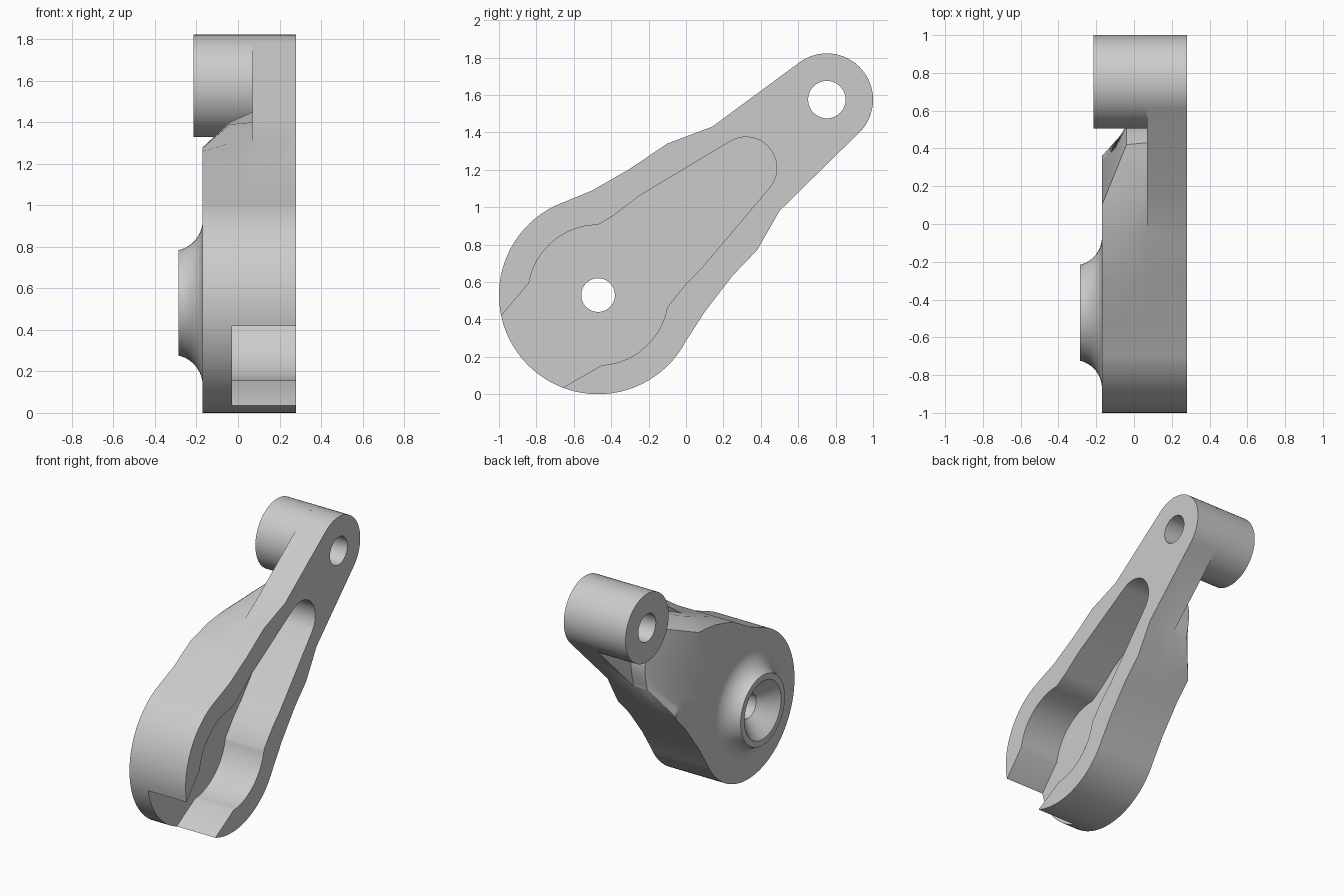
import bpy, bmesh
from math import sin, cos, pi, radians

old = bpy.data.objects.get("Cube")
if old:
    bpy.data.objects.remove(old)

grey = bpy.data.materials.new("plain grey")
grey.use_nodes = True
grey.diffuse_color = (0.6, 0.6, 0.6, 1)
grey.node_tree.nodes["Principled BSDF"].inputs["Base Color"].default_value = (0.6, 0.6, 0.6, 1)

HUB = (-0.47, 0.53)
TIP = (0.753, 1.575)
TIP_R = 0.247
BACK, STEP, FACE = -0.17, 0.07, 0.28


def arc(centre, r, a0, a1, n):
    """Points (y, z) along an arc, angles in degrees."""
    angles = [radians(a0 + (a1 - a0) * i / n) for i in range(n + 1)]
    return [(centre[0] + r * cos(a), centre[1] + r * sin(a)) for a in angles]


def make(name, bm):
    bmesh.ops.remove_doubles(bm, verts=bm.verts[:], dist=0.0005)
    bmesh.ops.recalc_face_normals(bm, faces=bm.faces[:])
    mesh = bpy.data.meshes.new(name)
    bm.to_mesh(mesh)
    bm.free()
    mesh.materials.append(grey)
    ob = bpy.data.objects.new(name, mesh)
    bpy.context.collection.objects.link(ob)
    return ob


def loft(name, levels):
    """Skin closed (y, z) outlines placed at successive x positions."""
    bm = bmesh.new()
    rings = [[bm.verts.new((x, y, z)) for y, z in pts] for x, pts in levels]
    for a, b in zip(rings, rings[1:]):
        for i in range(len(a)):
            j = (i + 1) % len(a)
            bm.faces.new((a[i], a[j], b[j], b[i]))
    bm.faces.new(rings[0])
    bm.faces.new(rings[-1])
    return make(name, bm)


def lathe(name, centre, profile, n=64):
    """Turn an open (radius, x) profile about an axis along x."""
    bm = bmesh.new()
    rings = [[bm.verts.new((x, y, z)) for y, z in arc(centre, r, 0, 360, n)[:-1]]
             for r, x in profile]
    for a, b in zip(rings, rings[1:]):
        for i in range(n):
            j = (i + 1) % n
            bm.faces.new((a[i], a[j], b[j], b[i]))
    return make(name, bm)


def cut(ob, cutter):
    mod = ob.modifiers.new("cut", 'BOOLEAN')
    mod.operation = 'DIFFERENCE'
    mod.solver = 'EXACT'
    mod.object = cutter
    bpy.context.view_layer.objects.active = ob
    bpy.ops.object.modifier_apply(modifier=mod.name)
    bpy.data.objects.remove(cutter)


def thick_end(low, high, bulge, n=24):
    """End edge of the thick body, from its lower to its upper corner."""
    ts = [i / n for i in range(n + 1)]
    return [(low[0] + (high[0] - low[0]) * t + bulge * sin(pi * t),
             low[1] + (high[1] - low[1]) * t) for t in ts]


# Body outlines: hub arc, lower flank, end, upper flank
hub_arc = arc(HUB, 0.53, 116, 332, 48)
lower = [(0.1, 0.44), (0.25, 0.635)]
upper = [(-0.3, 1.205), (-0.5, 1.09)]
tip_arc = arc(TIP, TIP_R, -45, 126, 24)


def outline(knee, end, shoulder):
    return hub_arc + lower + knee + end + shoulder + upper


knee = [(0.38, 0.77), (0.5, 0.98)]
back_outline = outline([(0.36, 0.75), (0.36, 0.765)],
                       thick_end((0.36, 0.77), (0.1, 1.28), 0),
                       [(0.02, 1.275), (-0.1, 1.26)])
bevel_outline = outline(knee, thick_end((0.5, 0.985), (0.42, 1.40), 0.06),
                        [(0.16, 1.39), (-0.06, 1.30)])
step_outline = outline(knee, thick_end((0.5, 0.985), (0.43, 1.45), 0.06),
                       [(0.16, 1.40), (-0.05, 1.30)])
plate_outline = outline(knee, tip_arc, [(0.14, 1.43), (-0.05, 1.30)])
face_outline = outline(knee, tip_arc, [(0.14, 1.43), (-0.1, 1.34)])

body = loft("arm_body", [(BACK, back_outline), (-0.04, bevel_outline),
                         (STEP, step_outline), (STEP, plate_outline),
                         (FACE, face_outline)])

# Open pocket in the flat face
pocket = ([(-0.85, -0.08), (-0.65, 0.04)]
          + arc(HUB, 0.375, -87, -10, 20)
          + [(0.0, 0.59), (0.08, 0.67)]
          + arc((0.32, 1.21), 0.165, -40, 120, 20)
          + [(-0.25, 1.06), (-0.38, 0.96)]
          + arc(HUB, 0.375, 90, 170, 20)
          + [(-1.14, 0.24)])
cut(body, loft("pocket_cutter", [(-0.03, pocket), (0.5, pocket)]))

# Through holes at hub and tip
for centre, r in ((HUB, 0.09), (TIP, 0.1)):
    ring = arc(centre, r, 0, 360, 64)[:-1]
    cut(body, loft("hole_cutter", [(-0.5, ring), (0.5, ring)]))

# Tip sleeve
sleeve = lathe("tip_sleeve", TIP, [(0.1, STEP), (0.1, -0.215),
                                   (TIP_R, -0.215), (TIP_R, STEP)])

# Flared hub boss with conical recess
flare = [(r, x) for x, r in arc((-0.32, 0.40), 0.15, -77, 0, 14)]
boss = lathe("hub_boss", HUB, [(0.09, BACK), (0.21, -0.286)] + flare)

bpy.ops.object.select_all(action='DESELECT')
for ob in (body, sleeve, boss):
    ob.select_set(True)
bpy.context.view_layer.objects.active = body
bpy.ops.object.shade_smooth_by_angle(angle=radians(30))
